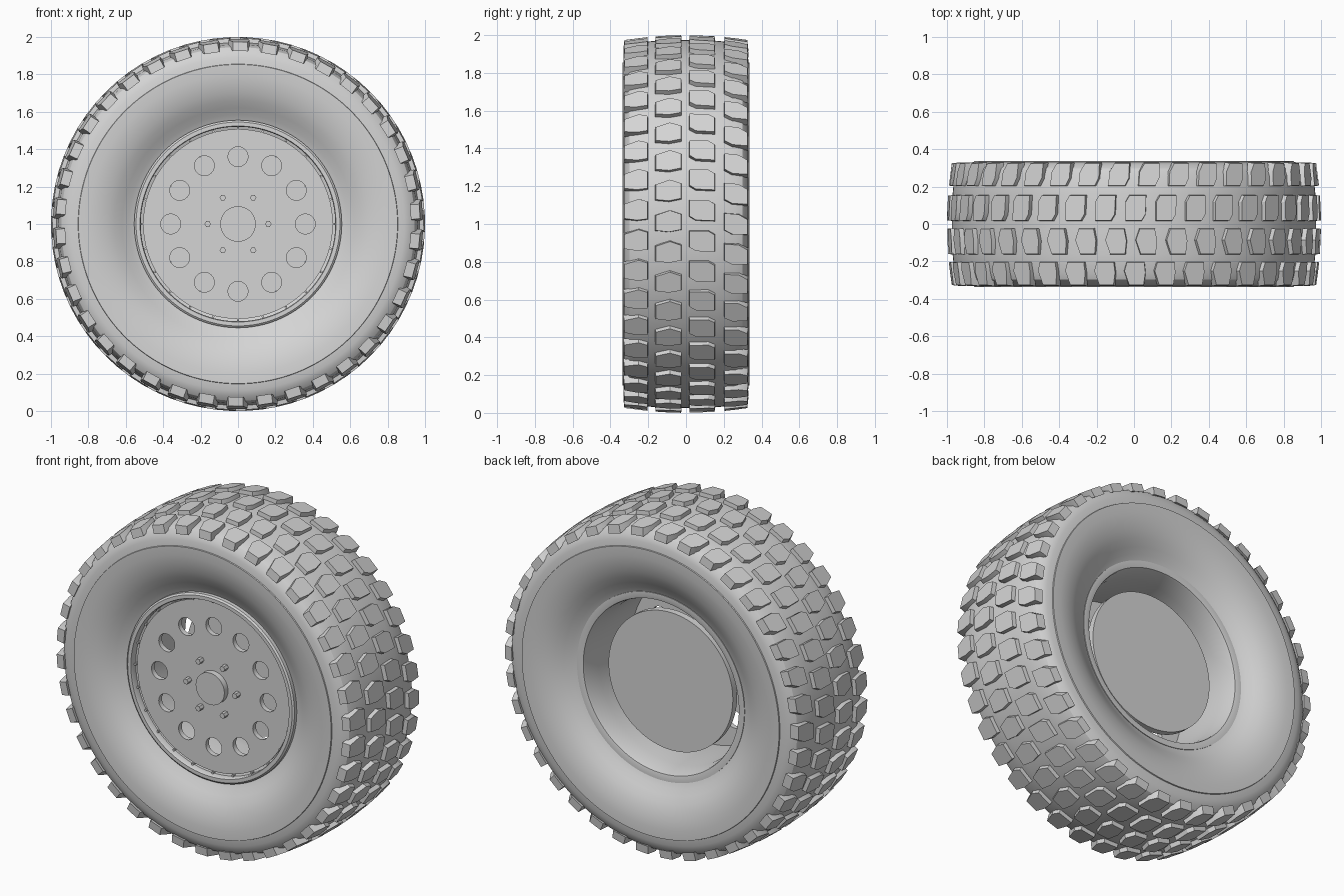
import bpy, bmesh, math

if "Cube" in bpy.data.objects:
    bpy.data.objects.remove(bpy.data.objects["Cube"])

grey = bpy.data.materials.new("light_grey")
grey.diffuse_color = (0.66, 0.66, 0.66, 1)
grey.use_nodes = True
grey.node_tree.nodes["Principled BSDF"].inputs["Base Color"].default_value = grey.diffuse_color
CENTRE = (0, 0, 1)


def polar(r, a, y):
    return (r * math.cos(a), y, r * math.sin(a))


def finish(name, bm, angle=30):
    bmesh.ops.recalc_face_normals(bm, faces=bm.faces)
    me = bpy.data.meshes.new(name)
    bm.to_mesh(me)
    bm.free()
    ob = bpy.data.objects.new(name, me)
    ob.location = CENTRE
    bpy.context.collection.objects.link(ob)
    me.materials.append(grey)
    bpy.ops.object.select_all(action='DESELECT')
    ob.select_set(True)
    bpy.context.view_layer.objects.active = ob
    bpy.ops.object.shade_smooth_by_angle(angle=math.radians(angle))
    return ob


def lathe(name, profile, n=128, angle=30):
    """Closed (radius, y) profile revolved around the axle."""
    bm = bmesh.new()
    rings = [[bm.verts.new(polar(r, 2 * math.pi * i / n, y)) for r, y in profile]
             for i in range(n)]
    m = len(profile)
    for i in range(n):
        a, b = rings[i], rings[(i + 1) % n]
        for j in range(m):
            k = (j + 1) % m
            bm.faces.new((a[j], a[k], b[k], b[j]))
    return finish(name, bm, angle)


def prism(bm, lower, upper):
    """Solid between two matching loops."""
    lo = [bm.verts.new(p) for p in lower]
    up = [bm.verts.new(p) for p in upper]
    bm.faces.new(lo)
    bm.faces.new(up)
    for i in range(len(lo)):
        j = (i + 1) % len(lo)
        bm.faces.new((lo[i], lo[j], up[j], up[i]))


def studs(name, count, ring_r, r, y0, y1, sides):
    """Small round or hex pegs along the axle direction, spaced on a circle."""
    bm = bmesh.new()
    for i in range(count):
        cx, _, cz = polar(ring_r, 2 * math.pi * i / count, 0)
        loop = [polar(r, 2 * math.pi * k / sides, 0) for k in range(sides)]
        prism(bm, [(cx + x, y0, cz + z) for x, _, z in loop],
              [(cx + x, y1, cz + z) for x, _, z in loop])
    return finish(name, bm)


# Tyre carcass: half section mirrored across the wheel plane
half = [(0.53, 0.225), (0.56, 0.238), (0.585, 0.25), (0.62, 0.273), (0.66, 0.296), (0.70, 0.314),
        (0.75, 0.328), (0.80, 0.336), (0.853, 0.337), (0.855, 0.331), (0.89, 0.327),
        (0.92, 0.317), (0.945, 0.298), (0.96, 0.26), (0.97, 0.16), (0.974, 0.05)]
lathe("tyre_carcass", half + [(r, -y) for r, y in reversed(half)], 160)

# Tread blocks: outline as (y, tangential offset), phase in block steps
rows = {
    "tread_outer_front": (0.47, [(-.332, .034), (-.25, .062), (-.20, .047), (-.20, -.055),
                                 (-.26, -.062), (-.332, -.052)]),
    "tread_inner_front": (0.08, [(-.166, .036), (-.085, .064), (-.02, .042), (-.02, -.046),
                                 (-.09, -.06), (-.166, -.052)]),
    "tread_inner_back": (0.45, [(.014, .058), (.12, .058), (.157, .036), (.157, -.062),
                                (.05, -.058), (.014, -.036)]),
    "tread_outer_back": (0.0, [(.20, .062), (.28, .056), (.33, .026), (.33, -.062),
                               (.245, -.06), (.20, -.036)]),
}
COUNT = 38
for name, (phase, outline) in rows.items():
    bm = bmesh.new()
    cy = sum(p[0] for p in outline) / len(outline)
    for i in range(COUNT):
        mid = 2 * math.pi * (i + phase) / COUNT
        base = [polar(0.925 if abs(y) > .3 else 0.95, mid + t, y) for y, t in outline]
        top = []
        for y, t in outline:
            ty = cy + (y - cy) * 0.92
            top.append(polar(1.0 - 0.24 * ty * ty, mid + t * 0.92, ty))
        prism(bm, base, top)
    finish(name, bm)

# Rim: barrel with a raised front lip and a flush back lip
lathe("rim_barrel", [
    (0.53, -0.20), (0.555, -0.23), (0.555, -0.258), (0.545, -0.266), (0.524, -0.266),
    (0.52, -0.258), (0.52, -0.225), (0.505, -0.22), (0.50, -0.20), (0.50, 0.12),
    (0.512, 0.225), (0.516, 0.236), (0.535, 0.24), (0.555, 0.24), (0.555, 0.225), (0.53, 0.20)])

# Wheel face: flat disc with twelve round openings
curve = bpy.data.curves.new("wheel_face", 'CURVE')
curve.dimensions = '2D'
curve.fill_mode = 'BOTH'
curve.extrude = 0.015


def circle(cx, cy, r, n):
    sp = curve.splines.new('POLY')
    sp.points.add(n - 1)
    for k, p in enumerate(sp.points):
        a = 2 * math.pi * k / n
        p.co = (cx + r * math.cos(a), cy + r * math.sin(a), 0, 1)
    sp.use_cyclic_u = True


circle(0, 0, 0.507, 128)
for i in range(12):
    a = math.pi * i / 6
    circle(0.36 * math.cos(a), 0.36 * math.sin(a), 0.053, 32)
tmp = bpy.data.objects.new("face_outline", curve)
bpy.context.collection.objects.link(tmp)
bpy.context.view_layer.update()
me = bpy.data.meshes.new_from_object(tmp.evaluated_get(bpy.context.evaluated_depsgraph_get()))
bpy.data.objects.remove(tmp)
bm = bmesh.new()
bm.from_mesh(me)
bmesh.ops.remove_doubles(bm, verts=bm.verts, dist=1e-5)
for v in bm.verts:
    x, y, z = v.co
    v.co = (x, -0.215 - z, y)
finish("wheel_face", bm)

# Hub cap, wheel nuts, lip bolts and the brake plate behind the face
studs("hub_cap", 1, 0, 0.095, -0.22, -0.265, 48)
studs("wheel_nuts", 6, 0.162, 0.017, -0.22, -0.265, 6)
studs("lip_bolts", 24, 0.513, 0.007, -0.215, -0.242, 8)
studs("brake_plate", 1, 0, 0.412, 0.105, 0.145, 96)
